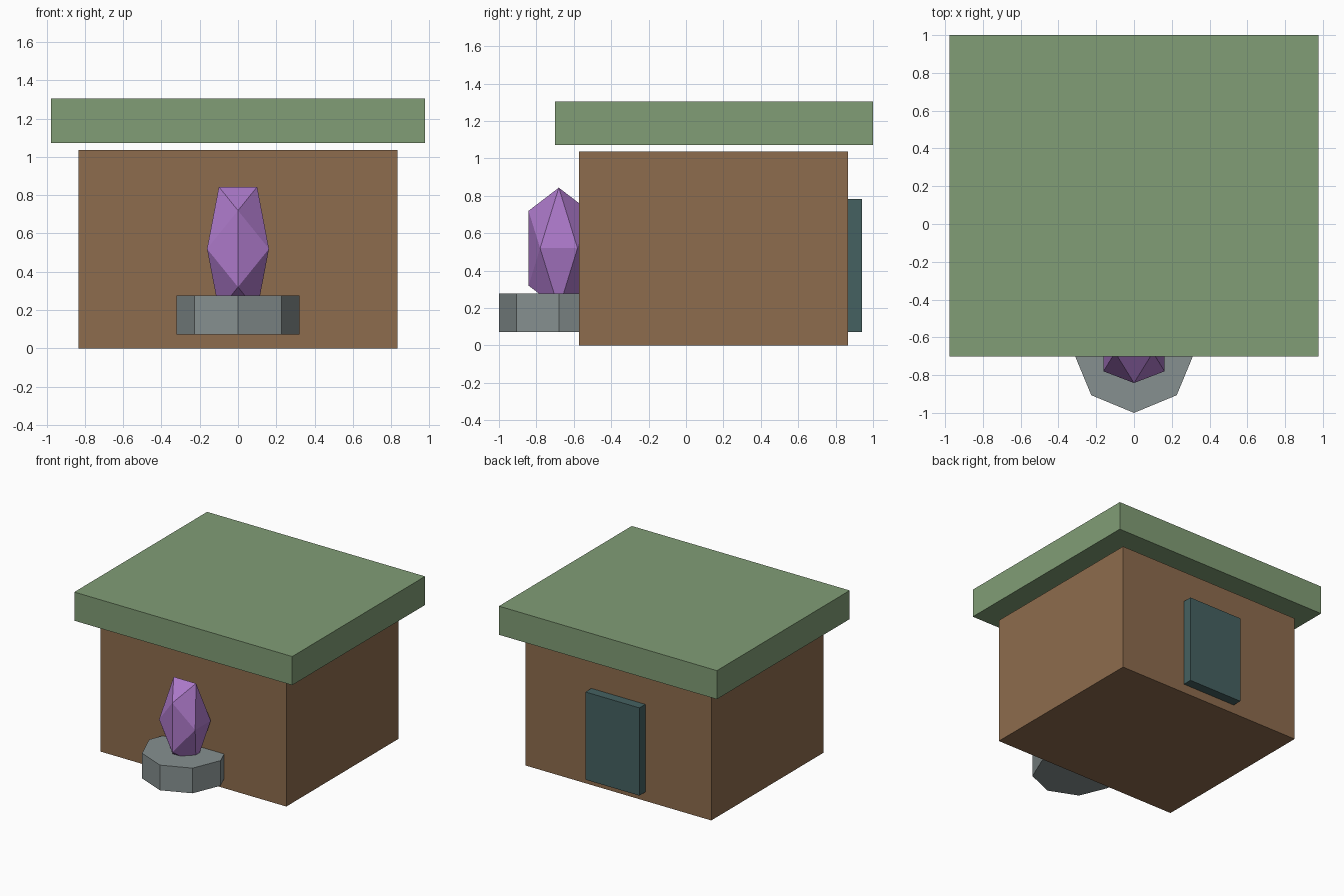
import bpy, bmesh
from mathutils import Vector

if "Cube" in bpy.data.objects:
    bpy.data.objects.remove(bpy.data.objects["Cube"])


def material(name, rgb):
    m = bpy.data.materials.new(name)
    m.diffuse_color = (*rgb, 1)
    m.use_nodes = True
    m.node_tree.nodes["Principled BSDF"].inputs["Base Color"].default_value = m.diffuse_color
    return m


def add_object(name, bm, mat):
    bmesh.ops.recalc_face_normals(bm, faces=bm.faces)
    mesh = bpy.data.meshes.new(name)
    bm.to_mesh(mesh)
    bm.free()
    mesh.materials.append(mat)
    obj = bpy.data.objects.new(name, mesh)
    bpy.context.collection.objects.link(obj)
    return obj


def box(name, half_x, y0, y1, z0, z1, mat):
    bm = bmesh.new()
    bmesh.ops.create_cube(bm, size=1)
    bmesh.ops.scale(bm, vec=(2 * half_x, y1 - y0, z1 - z0), verts=bm.verts)
    bmesh.ops.translate(bm, vec=(0, (y0 + y1) / 2, (z0 + z1) / 2), verts=bm.verts)
    return add_object(name, bm, mat)


brown = material("wall_brown", (0.27, 0.15, 0.075))
green = material("roof_green", (0.22, 0.34, 0.18))
teal = material("door_teal", (0.06, 0.12, 0.12))
stone = material("stone_grey", (0.24, 0.28, 0.28))
purple = material("crystal_purple", (0.41, 0.19, 0.58))

# House body, floating flat roof and back door
box("house_body", 0.833, -0.571, 0.866, 0, 1.036, brown)
box("roof_slab", 0.977, -0.701, 1.0, 1.072, 1.304, green)
box("back_door", 0.242, 0.79, 0.942, 0.072, 0.783, teal)

# Eight-sided pedestal, partly sunk into the front wall
CY = -0.68
bm = bmesh.new()
bmesh.ops.create_cone(bm, cap_ends=True, segments=8, radius1=0.32, radius2=0.32, depth=0.204)
bmesh.ops.translate(bm, vec=(0, CY, 0.175), verts=bm.verts)
add_object("pedestal", bm, stone)

# Crystal: icosahedron stretched to double height
bm = bmesh.new()
a, b = 0.1, 0.1618
for s in (-1, 1):
    for t in (-1, 1):
        for x, y, z in ((s * a, 0, t * b), (0, s * b, t * a), (s * b, t * a, 0)):
            bm.verts.new(Vector((x, y + CY, 2 * z + 0.52)))
bmesh.ops.convex_hull(bm, input=bm.verts)
add_object("crystal", bm, purple)
